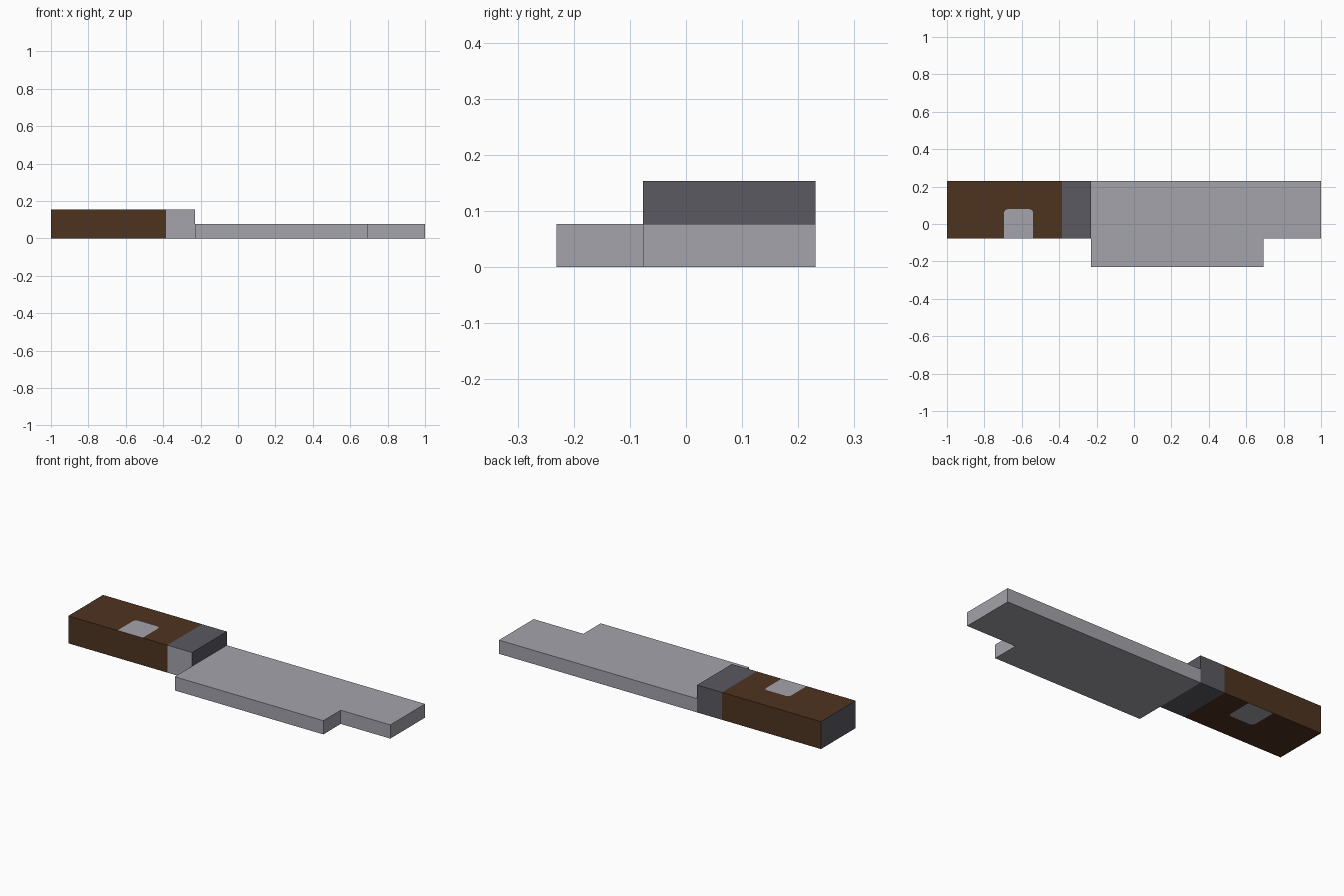
import bpy
import bmesh
import math

if "Cube" in bpy.data.objects:
    bpy.data.objects.remove(bpy.data.objects["Cube"])


def material(name, rgb):
    m = bpy.data.materials.new(name)
    m.diffuse_color = (*rgb, 1.0)
    m.use_nodes = True
    m.node_tree.nodes["Principled BSDF"].inputs["Base Color"].default_value = m.diffuse_color
    return m


STEEL = material("light_steel", (0.371, 0.366, 0.407))
DARK = material("dark_steel", (0.102, 0.100, 0.120))
WOOD = material("brown_wood", (0.076, 0.033, 0.0145))


def finish(name, bm, mats, rule):
    """Weld, orient and colour a mesh, then add it to the scene."""
    bmesh.ops.remove_doubles(bm, verts=bm.verts, dist=1e-5)
    bmesh.ops.recalc_face_normals(bm, faces=bm.faces)
    bm.normal_update()
    for f in bm.faces:
        index = rule(f)
        if index is not None:
            f.material_index = index
    me = bpy.data.meshes.new(name)
    bm.to_mesh(me)
    bm.free()
    for m in mats:
        me.materials.append(m)
    ob = bpy.data.objects.new(name, me)
    bpy.context.collection.objects.link(ob)
    return ob


def face(bm, pts, mat=0):
    f = bm.faces.new([bm.verts.new(p) for p in pts])
    f.material_index = mat


def prism(bm, outline, z0, z1):
    """Extrude a flat outline between two heights."""
    face(bm, [(x, y, z0) for x, y in outline])
    face(bm, [(x, y, z1) for x, y in outline])
    for (ax, ay), (bx, by) in zip(outline, outline[1:] + outline[:1]):
        face(bm, [(ax, ay, z0), (bx, by, z0), (bx, by, z1), (ax, ay, z1)])


X_END, X_GRIP, X_BLADE = -1.0, -0.385, -0.231
Y0, Y1, H = -0.077, 0.231, 0.154
EDGE, BLADE_H = -0.231, 0.077

# Blade: flat slab with a stepped tip
bm = bmesh.new()
prism(bm, [(X_BLADE, EDGE), (0.692, EDGE), (0.692, Y0), (1.0, Y0),
           (1.0, Y1), (X_BLADE, Y1)], 0, BLADE_H)
finish("blade", bm, [STEEL], lambda f: 0)

# Bolster: dark block with a light front face
bm = bmesh.new()
prism(bm, [(X_GRIP, Y0), (X_BLADE, Y0), (X_BLADE, Y1), (X_GRIP, Y1)], 0, H)
finish("bolster", bm, [DARK, STEEL], lambda f: 1 if f.normal.y < -0.5 else 0)

# Handle: wooden block with a round-cornered inlay on the top and bottom
PX0, PX1, DEPTH, R = -0.695, -0.539, 0.156, 0.02


def inlay(y_edge, direction):
    """Inlay outline that starts and ends on one long edge."""
    pts = [(PX0, y_edge)]
    for cx, start in ((PX0 + R, 180), (PX1 - R, 90)):
        for i in range(5):
            a = math.radians(start - i * 22.5)
            pts.append((cx + R * math.cos(a),
                        y_edge + direction * (DEPTH - R + R * math.sin(a))))
    return pts + [(PX1, y_edge)]


bm = bmesh.new()
for z, near, far, direction in ((H, Y0, Y1, 1), (0, Y1, Y0, -1)):
    patch = inlay(near, direction)
    around = ([(X_END, near)] + patch
              + [(X_GRIP, near), (X_GRIP, far), (X_END, far)])
    face(bm, [(x, y, z) for x, y in patch], 1)
    face(bm, [(x, y, z) for x, y in around], 0)
    # Long side, sharing the inlay corners along its edge
    face(bm, [(x, near, z) for x in (X_END, PX0, PX1, X_GRIP)]
         + [(X_GRIP, near, H - z), (X_END, near, H - z)], 0)
for x in (X_END, X_GRIP):
    face(bm, [(x, Y0, 0), (x, Y1, 0), (x, Y1, H), (x, Y0, H)])
finish("handle", bm, [WOOD, STEEL, DARK],
       lambda f: 2 if abs(f.normal.x) > 0.5 else None)
